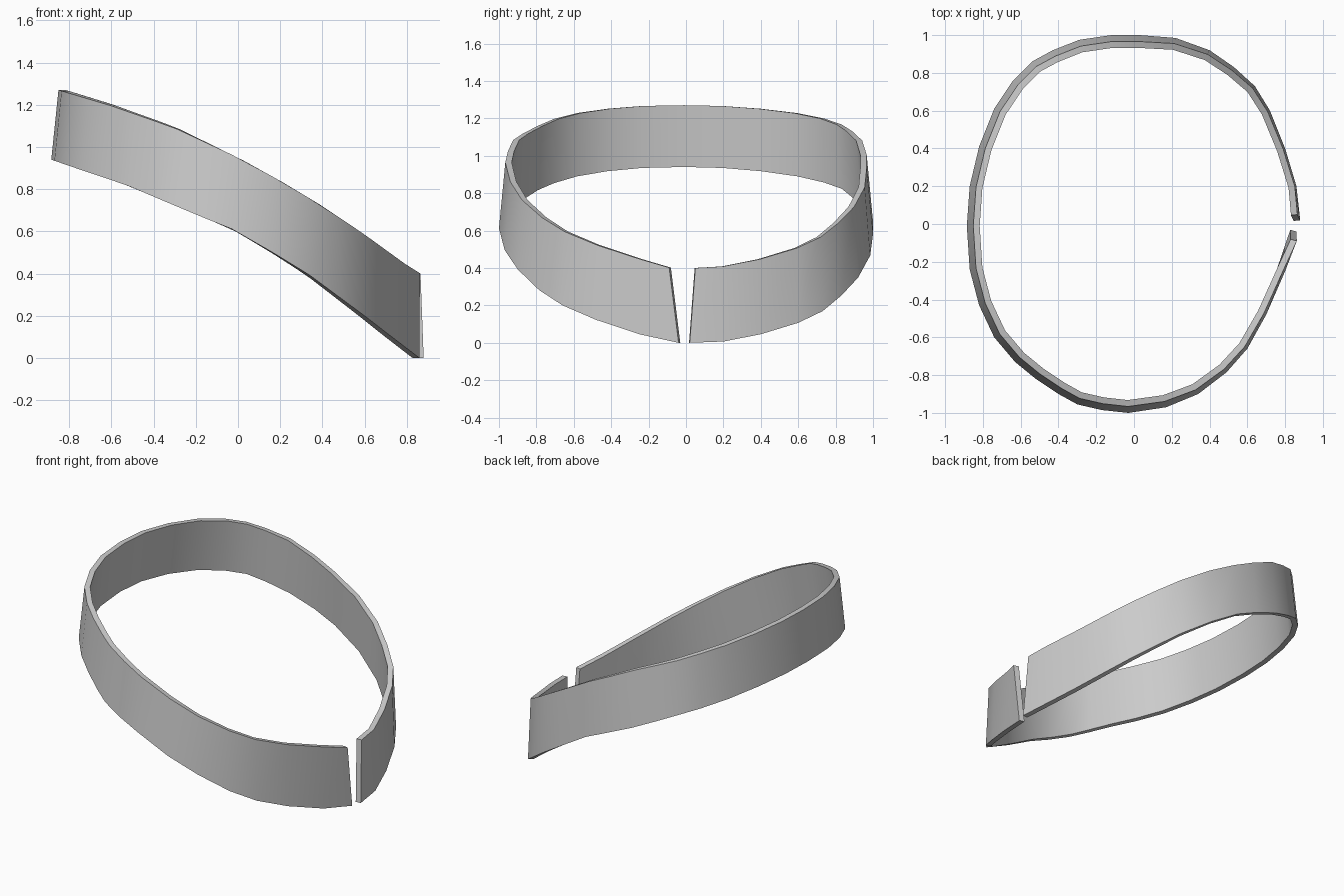
import bpy, bmesh
from mathutils import Vector

if "Cube" in bpy.data.objects:
    bpy.data.objects.remove(bpy.data.objects["Cube"])

# Plan outline of the band's lower outer edge, counter-clockwise from the gap
PLAN = [(.88, .02), (.86, .2), (.8, .4), (.72, .6), (.64, .73), (.53, .83), (.4, .92),
        (.22, .985), (.03, 1), (-.12, 1), (-.29, .975), (-.43, .92), (-.54, .86),
        (-.64, .76), (-.74, .61), (-.82, .41), (-.87, .2), (-.885, -.01), (-.87, -.24),
        (-.82, -.43), (-.74, -.6), (-.63, -.73), (-.52, -.82), (-.4, -.9), (-.3, -.955),
        (-.17, -.985), (-.03, -1), (.17, -.97), (.34, -.9), (.49, -.785), (.6, -.66),
        (.7, -.48), (.8, -.25), (.86, -.04)]
# Height of the lower and upper edges along x
LOW = [(-.885, .94), (-.74, .89), (-.53, .82), (-.2, .68), (0, .6), (.33, .4),
       (.6, .2), (.78, .06), (.85, .01), (.88, 0)]
HIGH = [(-.85, 1.27), (-.6, 1.195), (-.3, 1.09), (0, .95), (.2, .84), (.4, .72),
        (.6, .585), (.8, .44), (.865, .4)]
THICK = .034


def height(table, x):
    x = min(max(x, table[0][0]), table[-1][0])
    for (x0, z0), (x1, z1) in zip(table, table[1:]):
        if x <= x1:
            return z0 + (z1 - z0) * (x - x0) / (x1 - x0)
    return table[-1][1]


pts = [Vector(p) for p in PLAN]
last = len(pts) - 1
bm = bmesh.new()
rings = []
for i, p in enumerate(pts):
    t = (pts[min(i + 1, last)] - pts[max(i - 1, 0)]).normalized()
    inward = Vector((-t.y, t.x))
    # The band leans inward, less so toward the gap
    lean = .034 if p.x < .1 else .034 - .026 * (p.x - .1) / .78
    top = p + inward * lean
    if i == 0:
        top = Vector((.865, .05))
    if i == last:
        top = Vector((.862, -.09))
    zl, zh = height(LOW, p.x), height(HIGH, top.x)
    if i == last:
        zl = 0
    ti, pi = top + inward * THICK, p + inward * THICK
    rings.append([bm.verts.new((*q, z)) for q, z in
                  ((p, zl), (top, zh), (ti, zh), (pi, zl))])

# Skin the sections and close both ends of the gap
for a, b in zip(rings, rings[1:]):
    for k in range(4):
        j = (k + 1) % 4
        bm.faces.new((a[k], b[k], b[j], a[j]))
bm.faces.new(rings[0])
bm.faces.new(rings[-1][::-1])
bmesh.ops.recalc_face_normals(bm, faces=bm.faces)

mesh = bpy.data.meshes.new("collar_band")
bm.to_mesh(mesh)
bm.free()
band = bpy.data.objects.new("collar_band", mesh)
bpy.context.collection.objects.link(band)
bpy.context.view_layer.objects.active = band
band.select_set(True)
bpy.ops.object.shade_smooth_by_angle(angle=.6)
